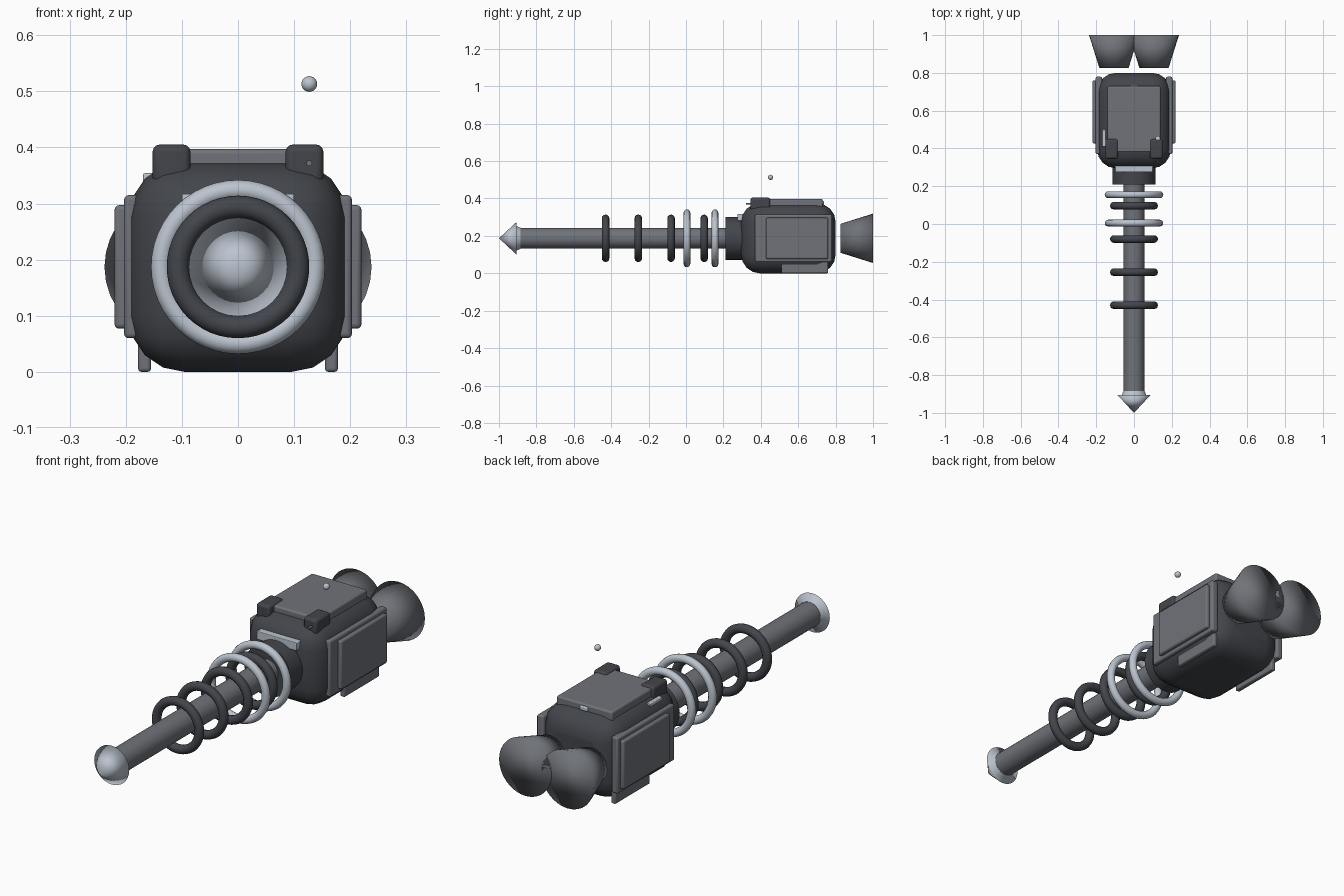
import bpy
from math import pi

if "Cube" in bpy.data.objects:
    bpy.data.objects.remove(bpy.data.objects["Cube"])

AXIS_Z = 0.187  # height of the barrel axis


def finish(name, bevel=0.0, segments=3, angle=40, all_smooth=False):
    ob = bpy.context.object
    ob.name = name
    if bevel:
        bpy.ops.object.transform_apply(location=False, rotation=False, scale=True)
        m = ob.modifiers.new("bevel", "BEVEL")
        m.width, m.segments = bevel, segments
    if all_smooth:
        bpy.ops.object.shade_smooth()
    else:
        bpy.ops.object.shade_smooth_by_angle(angle=angle * pi / 180)
    return ob


def paint(ob, rgb):
    mat = bpy.data.materials.get(str(rgb)) or bpy.data.materials.new(str(rgb))
    mat.diffuse_color = (*rgb, 1)
    mat.use_nodes = True
    mat.node_tree.nodes["Principled BSDF"].inputs["Base Color"].default_value = mat.diffuse_color
    ob.data.materials.append(mat)


DARK, MID, LIGHT = (0.055, 0.06, 0.07), (0.16, 0.17, 0.19), (0.5, 0.55, 0.62)


def box(name, x, y, z, color, bevel=0.008, segments=3):
    bpy.ops.mesh.primitive_cube_add(size=1, location=[(a + b) / 2 for a, b in (x, y, z)])
    bpy.context.object.scale = [b - a for a, b in (x, y, z)]
    paint(finish(name, bevel, segments), color)


def tube(name, r1, r2, y1, y2, color, x=0, z=AXIS_Z, all_smooth=False):
    # radius r1 at y1, r2 at y2, lying along y
    bpy.ops.mesh.primitive_cone_add(vertices=32, radius1=r2, radius2=r1, depth=y2 - y1,
                                    location=(x, (y1 + y2) / 2, z), rotation=(pi / 2, 0, 0))
    paint(finish(name, all_smooth=all_smooth), color)


def ring(name, y, major, minor, color):
    bpy.ops.mesh.primitive_torus_add(major_segments=48, minor_segments=12, major_radius=major,
                                     minor_radius=minor, location=(0, y, AXIS_Z),
                                     rotation=(pi / 2, 0, 0))
    paint(finish(name, all_smooth=True), color)


def ball(name, loc, r, color):
    bpy.ops.mesh.primitive_uv_sphere_add(segments=24, ring_count=12, radius=r, location=loc)
    paint(finish(name, all_smooth=True), color)


# Rounded body and collar
box("body", (-0.195, 0.195), (0.295, 0.80), (0, 0.374), DARK, 0.1, 4)
tube("collar", 0.115, 0.115, 0.21, 0.32, DARK)

# Barrel with pointed tip
tube("barrel", 0.055, 0.055, -0.92, 0.30, MID)
tube("barrel_tip", 0, 0.088, -1.0, -0.905, LIGHT, all_smooth=True)
tube("tip_collar", 0.065, 0.056, -0.905, -0.885, LIGHT)

# Coils around the barrel
for i, y in enumerate((-0.43, -0.255, -0.08, 0.097)):
    ring(f"dark_coil_{i}", y, 0.107, 0.02, DARK)
for i, y in enumerate((0.005, 0.155)):
    ring(f"light_coil_{i}", y, 0.137, 0.018, LIGHT)

# Top plate, handle, front bar and left switch
box("top_plate", (-0.14, 0.14), (0.38, 0.73), (0.35, 0.397), MID)
box("rear_handle", (-0.02, 0.02), (0.715, 0.737), (0.368, 0.388), LIGHT, 0.005)
box("front_bar", (-0.1, 0.1), (0.275, 0.31), (0.28, 0.317), LIGHT, 0.003)
box("left_switch", (-0.169, -0.15), (0.41, 0.50), (0.335, 0.354), LIGHT, 0.003)

# Antenna stub and tip ball
tube("antenna", 0.005, 0.005, 0.32, 0.45, MID, x=0.127, z=0.372)
ball("antenna_ball", (0.127, 0.452, 0.513), 0.014, LIGHT)

# Mirrored side parts
for s, side in ((1, "right"), (-1, "left")):
    def mx(a, b):
        return tuple(sorted((s * a, s * b)))
    box(f"{side}_corner_block", mx(0.085, 0.152), (0.345, 0.45), (0.335, 0.405), DARK, 0.012)
    box(f"{side}_inner_panel", mx(0.17, 0.203), (0.37, 0.78), (0.06, 0.315), MID)
    box(f"{side}_outer_panel", mx(0.19, 0.22), (0.427, 0.76), (0.077, 0.297), MID)
    box(f"{side}_rail", mx(0.155, 0.178), (0.51, 0.76), (0.0, 0.07), MID, 0.006)
    tube(f"{side}_nozzle", 0.077, 0.132, 0.825, 1.0, MID, x=s * 0.106, all_smooth=True)
